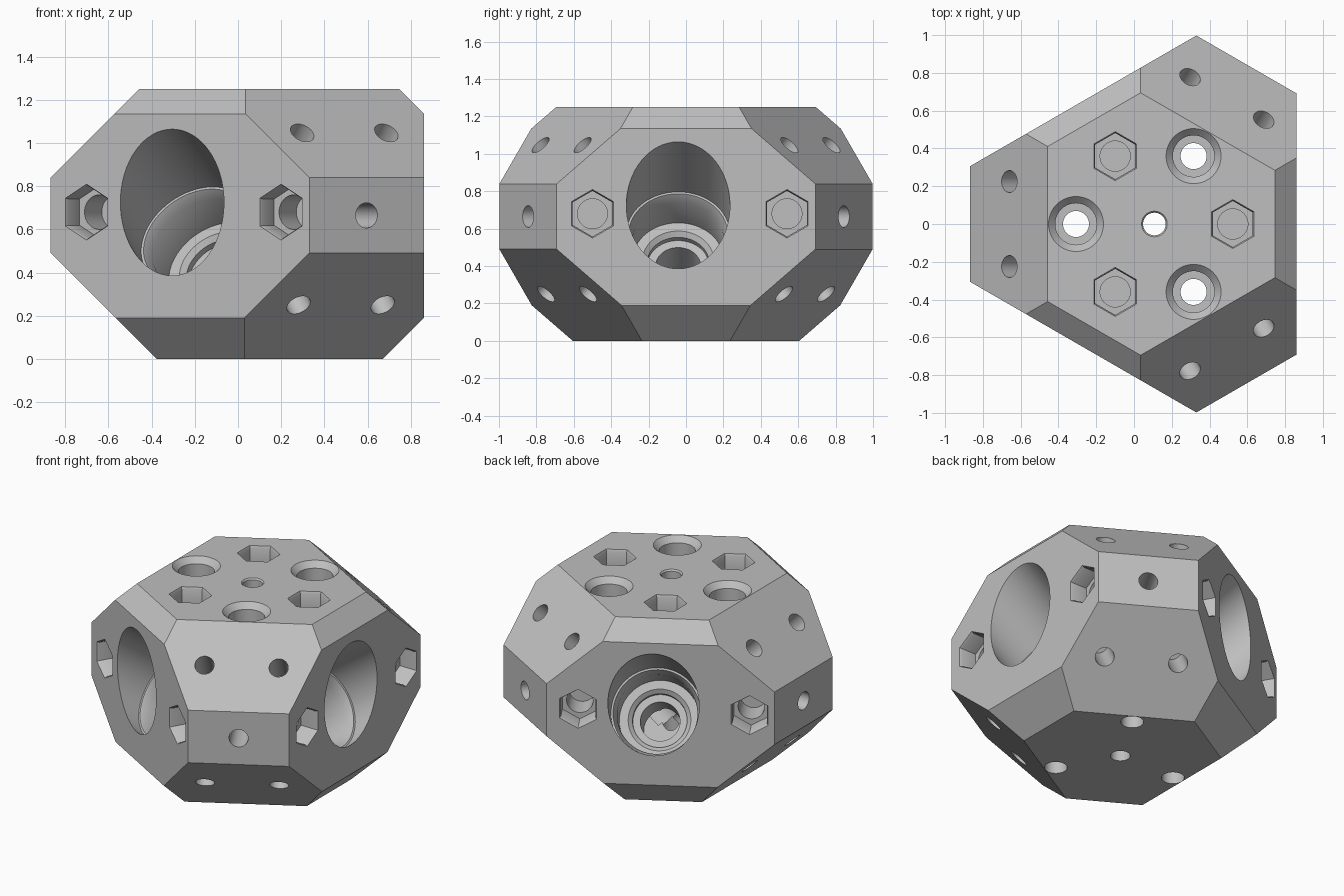
import bpy, bmesh, math
from mathutils import Vector, Matrix

cube = bpy.data.objects.get("Cube")
if cube:
    bpy.data.objects.remove(cube, do_unlink=True)

CENTRE_X = 0.108
TOP = 1.25
FACE, CORNER, MID = 0.753, 0.975, 0.665   # face distances, mid height
UP = Vector((0, 0, 1))

grey = bpy.data.materials.new("light_grey")
grey.use_nodes = True
colour = (0.52, 0.52, 0.52, 1)
grey.diffuse_color = colour
grey.node_tree.nodes["Principled BSDF"].inputs["Base Color"].default_value = colour


def frame(degrees):
    """Outward and sideways directions for one side of the block."""
    a = math.radians(degrees)
    return Vector((math.cos(a), math.sin(a), 0)), Vector((-math.sin(a), math.cos(a), 0))


def new_object(name, bm):
    bmesh.ops.recalc_face_normals(bm, faces=bm.faces)
    mesh = bpy.data.meshes.new(name)
    bm.to_mesh(mesh)
    bm.free()
    mesh.materials.append(grey)
    obj = bpy.data.objects.new(name, mesh)
    bpy.context.scene.collection.objects.link(obj)
    return obj


# Block: a box trimmed by every outer plane
bm = bmesh.new()
bmesh.ops.create_cube(bm, size=4)


def trim(point, normal):
    cut = bmesh.ops.bisect_plane(bm, geom=bm.verts[:] + bm.edges[:] + bm.faces[:],
                                 plane_co=point, plane_no=normal, clear_outer=True)
    rim = [e for e in cut["geom_cut"] if isinstance(e, bmesh.types.BMEdge)]
    bmesh.ops.holes_fill(bm, edges=rim, sides=0)


trim(UP * TOP, UP)
trim(Vector(), -UP)
for turn in (0, 120, 240):
    # each side has an upright face with a 45 degree slope above and below
    for angle, dist, high, low in ((turn, FACE, 1.135, 0.19),
                                   (turn + 60, CORNER, 0.84, 0.49)):
        out, _ = frame(angle)
        trim(out * dist, out)
        trim(out * dist + UP * high, out + UP)
        trim(out * dist + UP * low, out - UP)
block = new_object("connector_block", bm)

cutters = []


def drill(name, origin, inward, side, profile, sides=40, phase=0.0):
    """Cutter lofted through (depth, radius) rings along the inward axis."""
    z = inward.normalized()
    y = z.cross(side)
    bm = bmesh.new()
    rings = []
    for depth, radius in profile:
        ring = []
        for i in range(sides):
            a = phase + math.tau * i / sides
            ring.append(bm.verts.new(origin + z * depth
                                     + (side * math.cos(a) + y * math.sin(a)) * radius))
        rings.append(ring)
    for a, b in zip(rings, rings[1:]):
        for i in range(sides):
            j = (i + 1) % sides
            bm.faces.new((a[i], a[j], b[j], b[i]))
    bm.faces.new(rings[0])
    bm.faces.new(rings[-1])
    obj = new_object(name, bm)
    obj.hide_render = True
    cutters.append(obj)


def nut_pocket(name, origin, inward, side, phase=0.0):
    """Hexagonal pocket with a round bolt hole in its floor."""
    drill(name, origin, inward, side,
          [(-0.02, 0.14), (0.015, 0.122), (0.12, 0.122)], 6, phase)
    drill(name + "_bolt", origin, inward, side, [(0.05, 0.08), (0.28, 0.08)])


# Stepped main bore: mouth, seat, inner seat and tip
BORE = [(-0.6, 0.277), (0.267, 0.277), (0.268, 0.265), (0.32, 0.243), (0.506, 0.243),
        (0.507, 0.19), (0.53, 0.165), (0.56, 0.165), (0.561, 0.12), (0.85, 0.12)]
SCREW = [(-0.05, 0.058), (0.3, 0.058)]
TILT = math.atan(math.sqrt(0.5))

for turn in (0, 120, 240):
    # Main face: tilted bore, two side pockets and a pocket on top
    out, side = frame(turn)
    drill("bore", out * FACE - side * 0.042 + UP * 0.725,
          -out * math.cos(TILT) - UP * math.sin(TILT), side, BORE, 64)
    for shift in (-0.5, 0.54):
        nut_pocket("side_pocket", out * FACE + side * shift + UP * 0.68,
                   -out, side, math.pi / 2)
    nut_pocket("top_pocket", out * 0.415 + UP * TOP, -UP, side)

    # Corner: screw holes in the three facets and a countersunk through hole
    out, side = frame(turn + 60)
    drill("corner_screw", out * CORNER + UP * MID, -out, side, SCREW)
    for shift in (-0.225, 0.225):
        drill("upper_screw", out * 0.768 + side * shift + UP * 1.047,
              -out - UP, side, SCREW)
        drill("lower_screw", out * 0.735 + side * shift + UP * 0.25,
              UP - out, side, SCREW)
    drill("through_hole", out * 0.415 + UP * TOP, -UP, side,
          [(-0.02, 0.165), (0.037, 0.11), (0.25, 0.11), (0.251, 0.069), (1.4, 0.069)])

# Central through hole
drill("centre_hole", UP * TOP, -UP, Vector((1, 0, 0)),
      [(-0.01, 0.076), (0.01, 0.06), (1.4, 0.06)])

for cutter in cutters:
    mod = block.modifiers.new(cutter.name, "BOOLEAN")
    mod.operation = "DIFFERENCE"
    mod.solver = "EXACT"
    mod.object = cutter

# Bake the cuts and remove the cutters
bpy.context.view_layer.update()
graph = bpy.context.evaluated_depsgraph_get()
result = bpy.data.meshes.new_from_object(block.evaluated_get(graph))
block.modifiers.clear()
block.data = result
for cutter in cutters:
    bpy.data.objects.remove(cutter, do_unlink=True)
result.materials.clear()
result.materials.append(grey)
result.transform(Matrix.Translation((CENTRE_X, 0, 0)))

bpy.ops.object.select_all(action="DESELECT")
block.select_set(True)
bpy.context.view_layer.objects.active = block
bpy.ops.object.shade_smooth_by_angle(angle=math.radians(30))
